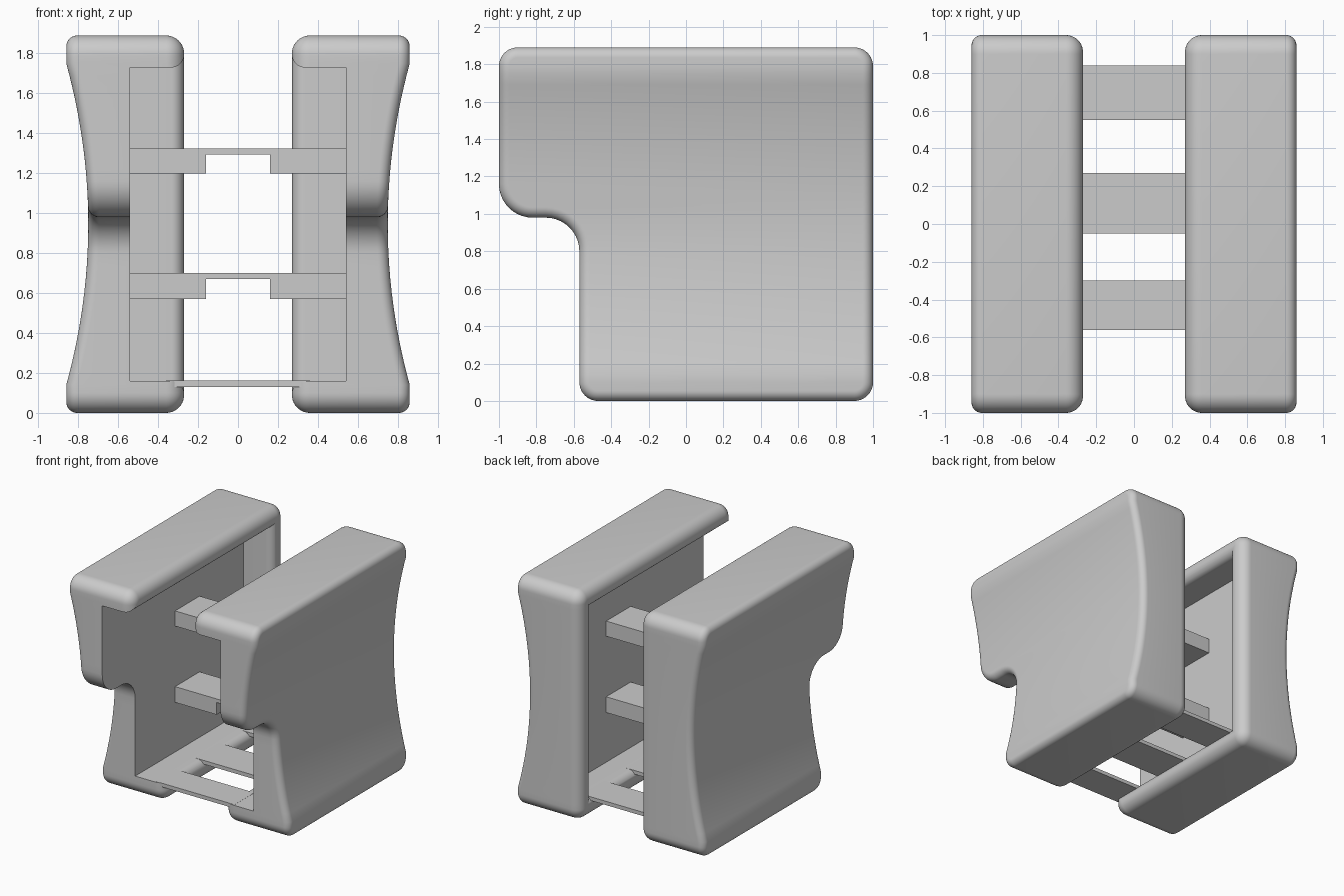
import bpy, bmesh
from math import sin, cos, pi, sqrt

if "Cube" in bpy.data.objects:
    bpy.data.objects.remove(bpy.data.objects["Cube"])

grey = bpy.data.materials.new("light_grey")
grey.use_nodes = True
grey.diffuse_color = (0.6, 0.6, 0.6, 1)
grey.node_tree.nodes["Principled BSDF"].inputs["Base Color"].default_value = (0.6, 0.6, 0.6, 1)

HEIGHT, CORNER, SWEEP = 1.89, 0.10, 0.18
INNER, OUTER = 0.27, 0.86
RIM_IN, RIM_OUT = 0.09, 0.055
STEPS = 10


def new_object(name, bm):
    bmesh.ops.remove_doubles(bm, verts=bm.verts, dist=1e-5)
    bmesh.ops.recalc_face_normals(bm, faces=bm.faces)
    mesh = bpy.data.meshes.new(name)
    bm.to_mesh(mesh)
    bm.free()
    mesh.materials.append(grey)
    obj = bpy.data.objects.new(name, mesh)
    bpy.context.collection.objects.link(obj)
    return obj


def select(obj):
    bpy.ops.object.select_all(action='DESELECT')
    obj.select_set(True)
    bpy.context.view_layer.objects.active = obj


def loft(rings):
    """Skin a list of closed rings; the ends are filled with strips across the ring."""
    bm = bmesh.new()
    loops = [[bm.verts.new(p) for p in ring] for ring in rings]
    n = len(loops[0])
    for a, b in zip(loops, loops[1:]):
        for i in range(n):
            j = (i + 1) % n
            bm.faces.new((a[i], a[j], b[j], b[i]))
    for end in (loops[0], loops[-1]):
        for k in range(n // 2 - 1):
            bm.faces.new((end[k], end[k + 1], end[n - 2 - k], end[n - 1 - k]))
    return bm


def arc():
    return [i / STEPS * pi / 2 for i in range(STEPS + 1)]


def front_chain(d):
    """Front edge of the side outline from bottom to top, moved inward by d."""
    r, top = CORNER - d, HEIGHT - CORNER
    low, high = -0.57, -1.0
    pts = [(low + CORNER - r * sin(t), CORNER - r * cos(t)) for t in arc()]
    pts += [(low + d, 0.14 + 0.66 * i / STEPS) for i in range(STEPS)]
    s = SWEEP + d
    pts += [(low - SWEEP + s * cos(t), 0.80 + s * sin(t)) for t in arc()]
    s = SWEEP - d
    pts += [(high + SWEEP - s * sin(t), 1.16 - s * cos(t)) for t in arc()]
    pts += [(high + d, 1.16 + 0.59 * i / STEPS) for i in range(1, STEPS + 1)]
    pts += [(high + CORNER - r * cos(t), top + r * sin(t)) for t in arc()]
    return pts


def back_y(z, d):
    r = CORNER - d
    over = max(CORNER - z, z - (HEIGHT - CORNER), 0)
    return 1 - CORNER + sqrt(max(r * r - over * over, 0))


def outer_x(z):
    """Waisted outer face."""
    u = min(abs(z - 0.945) / 0.805, 1)
    return 0.75 + (OUTER - 0.75) * u * u


def outline(d, x_of_z):
    front = front_chain(d)
    back = [(back_y(z, d), z) for y, z in reversed(front)]
    return [(x_of_z(z), y, z) for y, z in front + back]


# Side shell: waisted outer face, rounded rims
rings = []
for t in arc():
    inset, drop = RIM_OUT * (1 - sin(t)), RIM_OUT * (1 - cos(t))
    rings.append(outline(inset, lambda z, k=drop: outer_x(z) - k))
for t in arc():
    rings.append(outline(RIM_IN * (1 - cos(t)), lambda z, k=t: INNER + RIM_IN * (1 - sin(k))))
shells = new_object("side_shells", loft(rings))

# Cavity cutter, flared at the mouth so the lips become round
FLARE = 0.065


def mouth(x, e):
    y0, y1, z0, z1 = -1.5, 0.84 + e, 0.16 - e, 1.73 + e
    return [(x, y0, z0), (x, y0, z1), (x, y1, z1), (x, y1, z0)]


rings = [mouth(0.54, 0)]
rings += [mouth(INNER + FLARE * (1 - sin(t)), FLARE * (1 - cos(t))) for t in arc()]
rings.append(mouth(0.1, FLARE))
cutter = new_object("cavity_cutter", loft(rings))
cutter.hide_render = True

# Hollow the shell, then mirror it to the other side
cut = shells.modifiers.new("hollow", 'BOOLEAN')
cut.operation, cut.solver, cut.object = 'DIFFERENCE', 'EXACT', cutter
mirror = shells.modifiers.new("mirror", 'MIRROR')
mirror.use_mirror_merge = False
select(shells)
for name in ("hollow", "mirror"):
    bpy.ops.object.modifier_apply(modifier=name)
bpy.data.objects.remove(cutter)
bpy.ops.object.shade_smooth_by_angle(angle=pi / 6)


def extrude_profile(name, profile, y0, y1):
    """Prism from an x-z profile."""
    bm = bmesh.new()
    face = bm.faces.new([bm.verts.new((x, y0, z)) for x, z in profile])
    moved = bmesh.ops.extrude_face_region(bm, geom=[face])["geom"]
    verts = [v for v in moved if isinstance(v, bmesh.types.BMVert)]
    bmesh.ops.translate(bm, verts=verts, vec=(0, y1 - y0, 0))
    return new_object(name, bm)


# Cross shelves with a groove underneath
for name, bottom, top in (("upper_shelf", 1.20, 1.325), ("lower_shelf", 0.57, 0.70)):
    half, groove, roof = 0.55, 0.16, top - 0.03
    side = [(half, top), (half, bottom), (groove, bottom), (groove, roof)]
    profile = side + [(-x, z) for x, z in reversed(side)]
    extrude_profile(name, profile, -0.05, 0.27)

# Thin floor slats joining the two shells
slats = (("front_slat", -0.56, -0.30), ("middle_slat", -0.05, 0.27), ("back_slat", 0.55, 0.84))
for name, y0, y1 in slats:
    w = 0.36
    extrude_profile(name, [(-w, 0.13), (w, 0.13), (w, 0.161), (-w, 0.161)], y0, y1)
